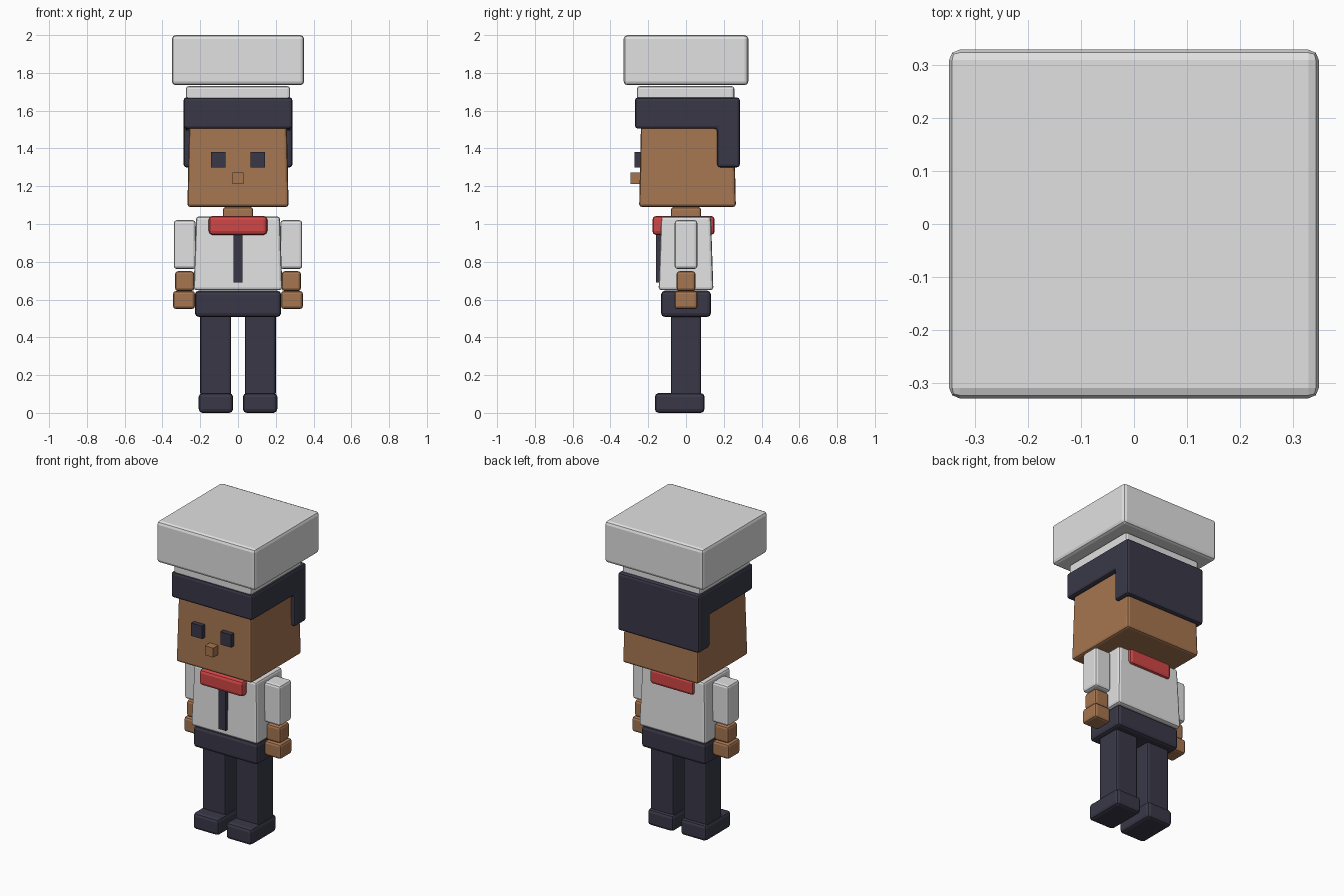
import bpy
import bmesh

if "Cube" in bpy.data.objects:
    bpy.data.objects.remove(bpy.data.objects["Cube"])


def material(name, rgb):
    m = bpy.data.materials.new(name)
    m.diffuse_color = (*rgb, 1)
    m.use_nodes = True
    m.node_tree.nodes["Principled BSDF"].inputs["Base Color"].default_value = m.diffuse_color
    return m


WHITE = material("white_cloth", (0.75, 0.75, 0.75))
NAVY = material("dark_navy", (0.041, 0.039, 0.064))
SKIN = material("brown_skin", (0.38, 0.178, 0.08))
RED = material("red_scarf", (0.64, 0.062, 0.062))


def finish(name, bm, mat, bevel):
    bmesh.ops.recalc_face_normals(bm, faces=bm.faces)
    mesh = bpy.data.meshes.new(name)
    bm.to_mesh(mesh)
    bm.free()
    mesh.materials.append(mat)
    ob = bpy.data.objects.new(name, mesh)
    bpy.context.collection.objects.link(ob)
    if bevel:
        mod = ob.modifiers.new("soft_edges", 'BEVEL')
        mod.width = bevel
        mod.segments = 2
        mod.limit_method = 'ANGLE'
    return ob


def box(name, mat, x, y, z, bevel=0.015, taper=0.0):
    """Box from (min, max) pairs; taper pulls the top edges inward."""
    bm = bmesh.new()
    bmesh.ops.create_cube(bm, size=1)
    for v in bm.verts:
        sx, sy, top = v.co.x, v.co.y, v.co.z > 0
        inset = 2 * taper if top else 0
        v.co.x = (x[0] + x[1]) / 2 + sx * (x[1] - x[0] - inset)
        v.co.y = (y[0] + y[1]) / 2 + sy * (y[1] - y[0] - inset)
        v.co.z = z[1] if top else z[0]
    return finish(name, bm, mat, bevel)


def pair(name, mat, x, y, z, bevel=0.015):
    """Left and right copies of a box given on the +x side."""
    box("right_" + name, mat, (-x[1], -x[0]), y, z, bevel)
    box("left_" + name, mat, x, y, z, bevel)


# Hat
box("hat_crown", WHITE, (-0.35, 0.35), (-0.33, 0.33), (1.735, 2.0), 0.02)
box("hat_band", WHITE, (-0.276, 0.276), (-0.26, 0.256), (1.64, 1.73))

# Hair: L-shaped side profile extruded across the head
profile = [(-0.27, 1.505), (0.165, 1.505), (0.165, 1.30),
           (0.285, 1.30), (0.285, 1.67), (-0.27, 1.67)]
bm = bmesh.new()
face = bm.faces.new([bm.verts.new((-0.288, y, z)) for y, z in profile])
extruded = bmesh.ops.extrude_face_region(bm, geom=[face])
for v in extruded["geom"]:
    if isinstance(v, bmesh.types.BMVert):
        v.co.x = 0.288
finish("hair", bm, NAVY, 0.015)

# Head and face
box("head", SKIN, (-0.268, 0.268), (-0.248, 0.264), (1.09, 1.64), taper=0.012)
pair("eye", NAVY, (0.065, 0.142), (-0.272, -0.238), (1.298, 1.38), 0)
box("nose", SKIN, (-0.03, 0.03), (-0.294, -0.238), (1.213, 1.273), 0)
box("neck", SKIN, (-0.08, 0.08), (-0.08, 0.08), (1.02, 1.09))

# Upper body
box("jacket", WHITE, (-0.235, 0.235), (-0.145, 0.145), (0.65, 1.04), taper=0.013)
box("scarf", RED, (-0.155, 0.155), (-0.178, 0.152), (0.942, 1.043), 0.02)
box("button_strip", NAVY, (-0.025, 0.025), (-0.16, -0.13), (0.69, 0.96), 0)

# Arms
pair("sleeve", WHITE, (0.224, 0.34), (-0.06, 0.06), (0.762, 1.02))
pair("forearm", SKIN, (0.232, 0.333), (-0.05, 0.05), (0.645, 0.75))
pair("hand", SKIN, (0.228, 0.344), (-0.061, 0.061), (0.55, 0.645))

# Lower body
box("hips", NAVY, (-0.228, 0.228), (-0.132, 0.132), (0.508, 0.647), 0.02)
pair("leg", NAVY, (0.036, 0.2), (-0.08, 0.08), (0.09, 0.53))
pair("shoe", NAVY, (0.026, 0.208), (-0.165, 0.098), (0.0, 0.105), 0.02)
